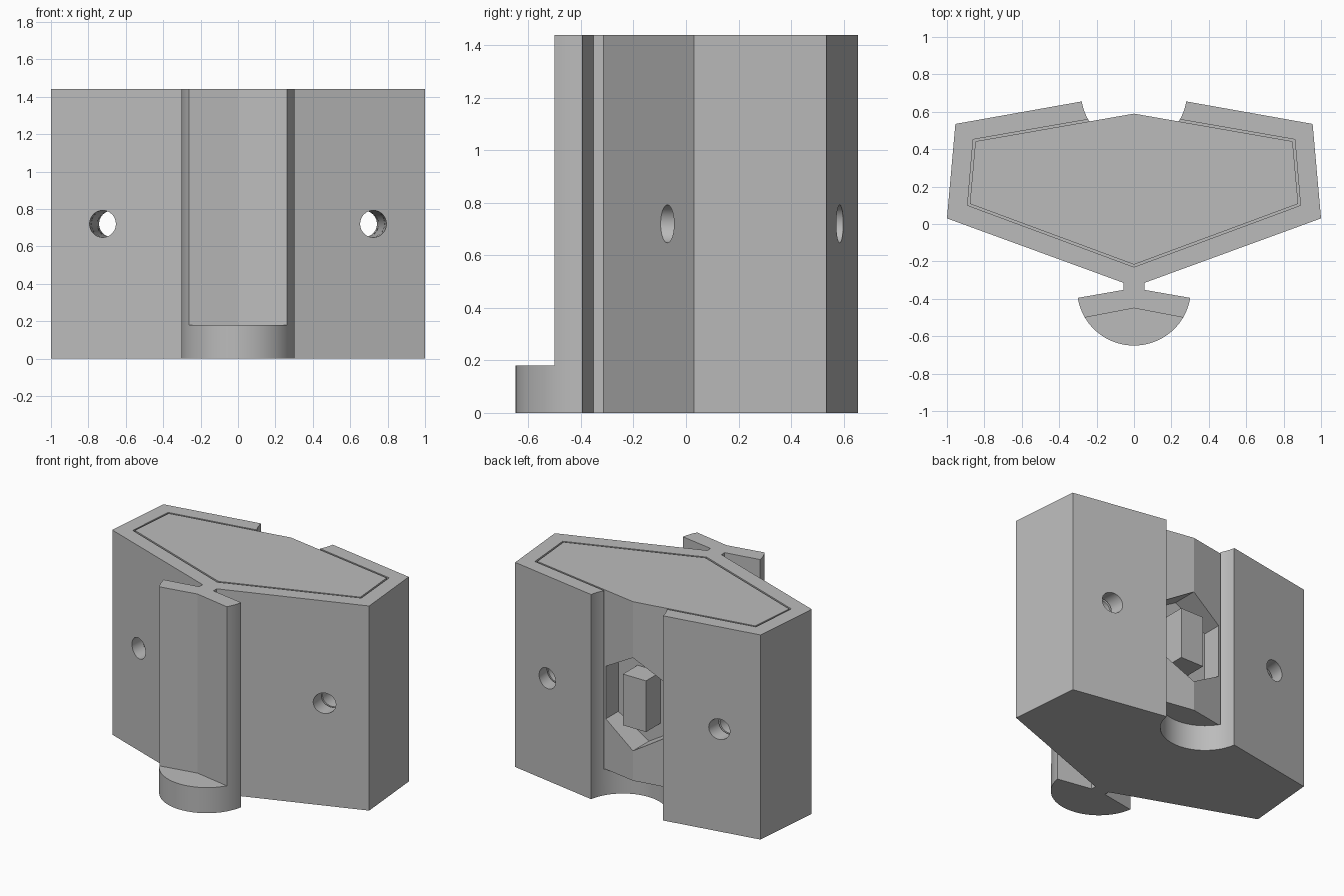
import bpy, bmesh, math
from mathutils import Vector, Matrix

cube = bpy.data.objects.get("Cube")
if cube:
    bpy.data.objects.remove(cube, do_unlink=True)

H = 1.44       # total height
STEP = 0.18    # height of the foot and of the shell floor
MID = 0.72     # height of the bolt holes and window

grey = bpy.data.materials.new("plain grey")
grey.use_nodes = True
grey.diffuse_color = (0.5, 0.5, 0.5, 1)
grey.node_tree.nodes["Principled BSDF"].inputs["Base Color"].default_value = (0.5, 0.5, 0.5, 1)


def prism(name, points, low, high, upright=True):
    """Extrude a closed outline along z, or along y when not upright."""
    bm = bmesh.new()
    place = (lambda p, d: (p[0], p[1], d)) if upright else (lambda p, d: (p[0], d, p[1]))
    face = bm.faces.new([bm.verts.new(place(p, low)) for p in points])
    out = bmesh.ops.extrude_face_region(bm, geom=[face])
    move = Vector(place((0, 0), high - low))
    bmesh.ops.translate(bm, vec=move, verts=[v for v in out["geom"] if isinstance(v, bmesh.types.BMVert)])
    bmesh.ops.recalc_face_normals(bm, faces=bm.faces)
    return finish(name, bm)


def finish(name, bm):
    mesh = bpy.data.meshes.new(name)
    bm.to_mesh(mesh)
    bm.free()
    mesh.materials.append(grey)
    obj = bpy.data.objects.new(name, mesh)
    bpy.context.collection.objects.link(obj)
    return obj


def rod(name, start, end, radius):
    start, end = Vector(start), Vector(end)
    bm = bmesh.new()
    axis = end - start
    turn = axis.to_track_quat("Z", "Y").to_matrix().to_4x4()
    bmesh.ops.create_cone(bm, cap_ends=True, segments=64, radius1=radius, radius2=radius,
                          depth=axis.length, matrix=Matrix.Translation((start + end) / 2) @ turn)
    return finish(name, bm)


def cut(target, cutters):
    for cutter in cutters:
        mod = target.modifiers.new(cutter.name, "BOOLEAN")
        mod.operation = "DIFFERENCE"
        mod.solver = "EXACT"
        mod.object = cutter
        bpy.context.view_layer.objects.active = target
        bpy.ops.object.modifier_apply(modifier=mod.name)


def mirrored(half):
    """Complete an outline given as its +x half, front to back."""
    return half + [(-x, y) for x, y in reversed(half) if x > 0]


def arc(cy, radius, first, last, steps=40):
    return [(radius * math.cos(first + (last - first) * i / steps),
             cy + radius * math.sin(first + (last - first) * i / steps)) for i in range(steps + 1)]


# Outer shell and the insert that sits in it with a thin gap
shell = prism("outer_shell", mirrored([(0, -0.335), (1, 0.03), (0.955, 0.535), (0, 0.705)]), 0, H)
insert = prism("inner_insert", mirrored([(0, -0.217), (0.878, 0.108), (0.848, 0.442), (0, 0.59)]), STEP, H)

# Cutters: pocket, back socket, window and bolt holes
pocket = prism("pocket_cutter", mirrored([(0, -0.23), (0.89, 0.1), (0.86, 0.452), (0, 0.602)]), STEP, H + 0.2)
socket = rod("socket_cutter", (0, 0.70, -0.1), (0, 0.70, H + 0.1), 0.283)
window = prism("window_cutter", [(0, 0.39), (0.24, 0.535), (0.24, 0.905), (0, 1.045),
                                 (-0.24, 0.905), (-0.24, 0.535)], 0.41, 0.7, False)
holes = [rod("bolt_hole_cutter", (s * 0.742, -0.3, MID), (s * 0.652, 0.8, MID), 0.072) for s in (-1, 1)]

cut(shell, [pocket, socket] + holes)
cut(insert, [window] + holes)
for cutter in [pocket, socket, window] + holes:
    bpy.data.objects.remove(cutter, do_unlink=True)

# Post inside the window
prism("window_post", [(-0.09, 0.4), (0.09, 0.4), (0.09, 0.573), (-0.09, 0.573)], 0.54, 0.9)

# Front rail: neck, flat-fronted rail and round foot
tip = math.asin(-0.05 / 0.305)
front = math.asin(-0.155 / 0.305)
inner = [(0.055, -0.352), (-0.055, -0.352)]
prism("rail_neck", [(-0.055, -0.36), (0.055, -0.36), (0.055, -0.312), (-0.055, -0.312)], 0, H)
foot = prism("rail_foot", arc(-0.345, 0.305, -math.pi - tip, -tip * -1) + inner, 0, STEP)
right_edge = arc(-0.345, 0.305, front, tip, 6)
left_edge = [(-x, y) for x, y in reversed(right_edge)]
rail = prism("rail", [(0, -0.45)] + right_edge + inner + left_edge, STEP, H)

# Smooth the round surfaces, keep the edges sharp
bpy.ops.object.select_all(action="DESELECT")
for obj in (shell, insert, foot, rail):
    obj.select_set(True)
bpy.context.view_layer.objects.active = shell
bpy.ops.object.shade_smooth_by_angle(angle=math.radians(9))
